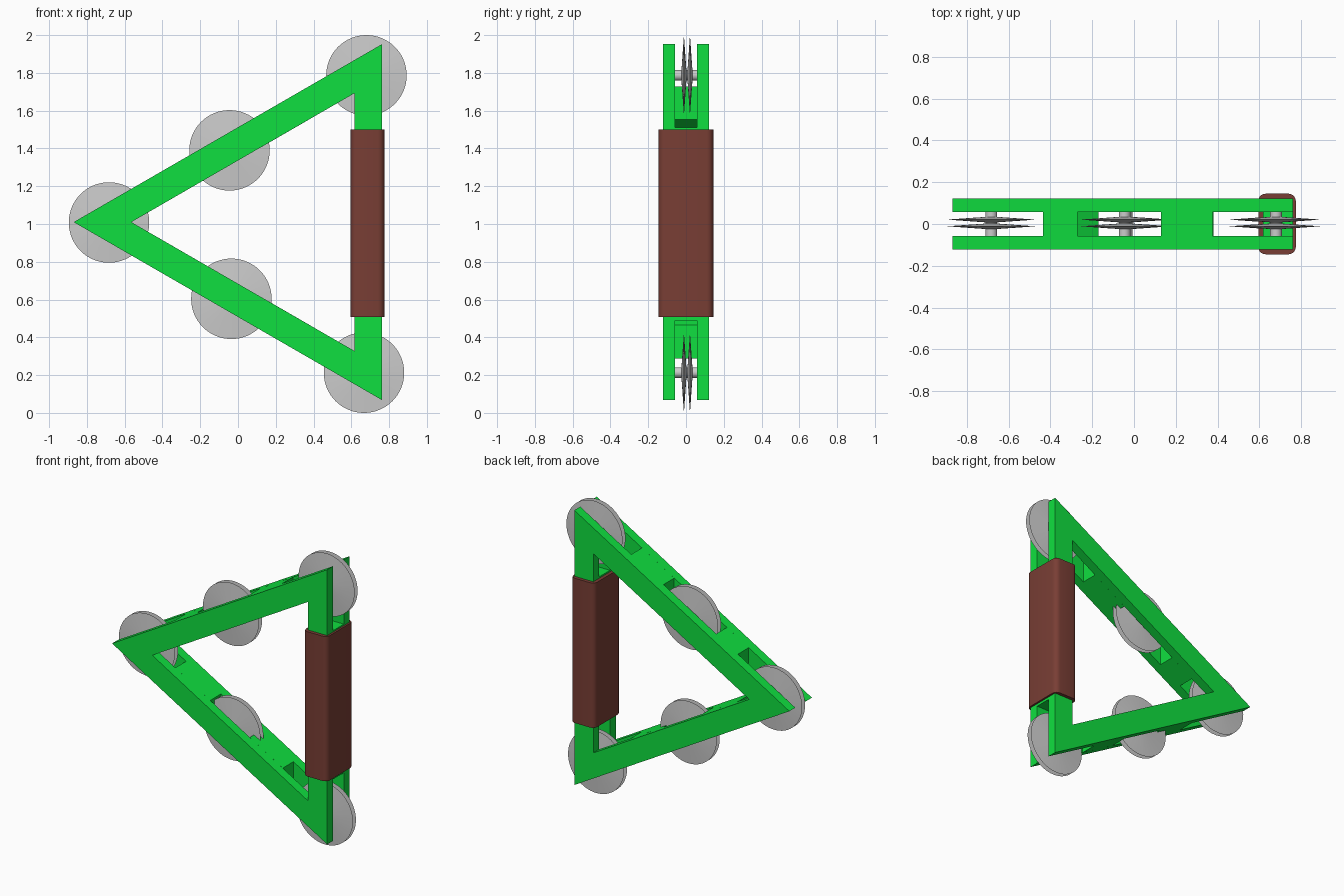
import bpy, bmesh, math
from mathutils import Matrix

if "Cube" in bpy.data.objects:
    bpy.data.objects.remove(bpy.data.objects["Cube"])

def material(name, rgb):
    m = bpy.data.materials.new(name)
    m.diffuse_color = (*rgb, 1)
    m.use_nodes = True
    m.node_tree.nodes["Principled BSDF"].inputs["Base Color"].default_value = m.diffuse_color
    return m

GREEN = material("green_paint", (0.005, 0.74, 0.05))
BROWN = material("brown_leather", (0.19, 0.048, 0.035))

def finish(name, bm, mat=None):
    bmesh.ops.recalc_face_normals(bm, faces=bm.faces[:])
    me = bpy.data.meshes.new(name)
    bm.to_mesh(me)
    bm.free()
    ob = bpy.data.objects.new(name, me)
    bpy.context.collection.objects.link(ob)
    if mat:
        me.materials.append(mat)
    return ob

def prism(bm, pts, y0, y1):
    """Extrude an (x, z) polygon from y0 to y1."""
    a = [bm.verts.new((x, y0, z)) for x, z in pts]
    b = [bm.verts.new((x, y1, z)) for x, z in pts]
    bm.faces.new(a)
    bm.faces.new(b[::-1])
    for i in range(len(pts)):
        j = (i + 1) % len(pts)
        bm.faces.new((a[i], b[i], b[j], a[j]))

OUTER = [(-0.87, 1.01), (0.762, 1.952), (0.762, 0.068)]
INNER = [(-0.565, 1.01), (0.618, 1.693), (0.618, 0.327)]
SLOPE = 0.577
THICK = 0.176       # bar thickness measured vertically

# two triangular side plates
for name, y0, y1 in (("front_plate", -0.122, -0.058), ("back_plate", 0.058, 0.122)):
    bm = bmesh.new()
    o0, o1, i0, i1 = [[bm.verts.new((x, y, z)) for x, z in p]
                      for p, y in ((OUTER, y0), (OUTER, y1), (INNER, y0), (INNER, y1))]
    for i in range(3):
        j = (i + 1) % 3
        for a, b in ((o0, o1), (i0, i1), (o0, i0), (o1, i1)):
            bm.faces.new((a[i], a[j], b[j], b[i]))
    finish(name, bm, GREEN)

# spacer blocks joining the plates between the wheel slots
def spacer(name, x0, x1, side):
    def z(x, inset):
        return 1.01 + side * ((x + 0.87) * SLOPE - inset)
    bm = bmesh.new()
    prism(bm, [(x0, z(x0, 0)), (x1, z(x1, 0)), (x1, z(x1, THICK)), (x0, z(x0, THICK))],
          -0.058, 0.058)
    finish(name, bm, GREEN)

spacer("upper_spacer_left", -0.435, -0.27, 1)
spacer("upper_spacer_right", 0.13, 0.375, 1)
spacer("lower_spacer_left", -0.435, -0.17, -1)
spacer("lower_spacer_right", 0.13, 0.38, -1)
bm = bmesh.new()
prism(bm, [(0.618, 0.49), (0.762, 0.49), (0.762, 1.51), (0.618, 1.51)], -0.058, 0.058)
finish("grip_spacer", bm, GREEN)

# wrapped grip with rounded long edges
bm = bmesh.new()
prism(bm, [(0.595, 0.507), (0.775, 0.507), (0.775, 1.5), (0.595, 1.5)], -0.145, 0.145)
long_edges = [e for e in bm.edges if abs(e.verts[0].co.z - e.verts[1].co.z) > 0.5]
bmesh.ops.bevel(bm, geom=long_edges, offset=0.035, segments=5, profile=0.5, affect='EDGES')
grip = finish("grip", bm, BROWN)

# paired sharp-edged discs on axles
def along_y(x, y, z):
    return Matrix.Translation((x, y, z)) @ Matrix.Rotation(math.pi / 2, 4, 'X')

smooth = [grip]
R = 0.213
for n, (x, z) in enumerate([(0.68, 1.787), (-0.045, 1.39), (-0.683, 1.008),
                            (-0.035, 0.604), (0.667, 0.213)], 1):
    for tag, y in (("front", -0.011), ("back", 0.021)):
        bm = bmesh.new()
        for s in (-1, 1):
            bmesh.ops.create_cone(bm, cap_ends=False, segments=64, depth=0.014,
                                  radius1=R if s > 0 else 0.015,
                                  radius2=0.015 if s > 0 else R,
                                  matrix=along_y(x, y - s * 0.007, z))
        bmesh.ops.remove_doubles(bm, verts=bm.verts[:], dist=0.0005)
        bmesh.ops.holes_fill(bm, edges=[e for e in bm.edges if e.is_boundary], sides=0)
        smooth.append(finish(f"disc_{n}_{tag}", bm))
    bm = bmesh.new()
    bmesh.ops.create_cone(bm, cap_ends=True, segments=32, depth=0.124,
                          radius1=0.028, radius2=0.028, matrix=along_y(x, 0, z))
    smooth.append(finish(f"axle_{n}", bm))

bpy.ops.object.select_all(action='DESELECT')
for ob in smooth:
    ob.select_set(True)
bpy.context.view_layer.objects.active = grip
bpy.ops.object.shade_smooth_by_angle(angle=math.radians(30))
for ob in smooth[1:]:
    if ob.name.startswith("disc"):
        for p in ob.data.polygons:
            p.use_smooth = False
